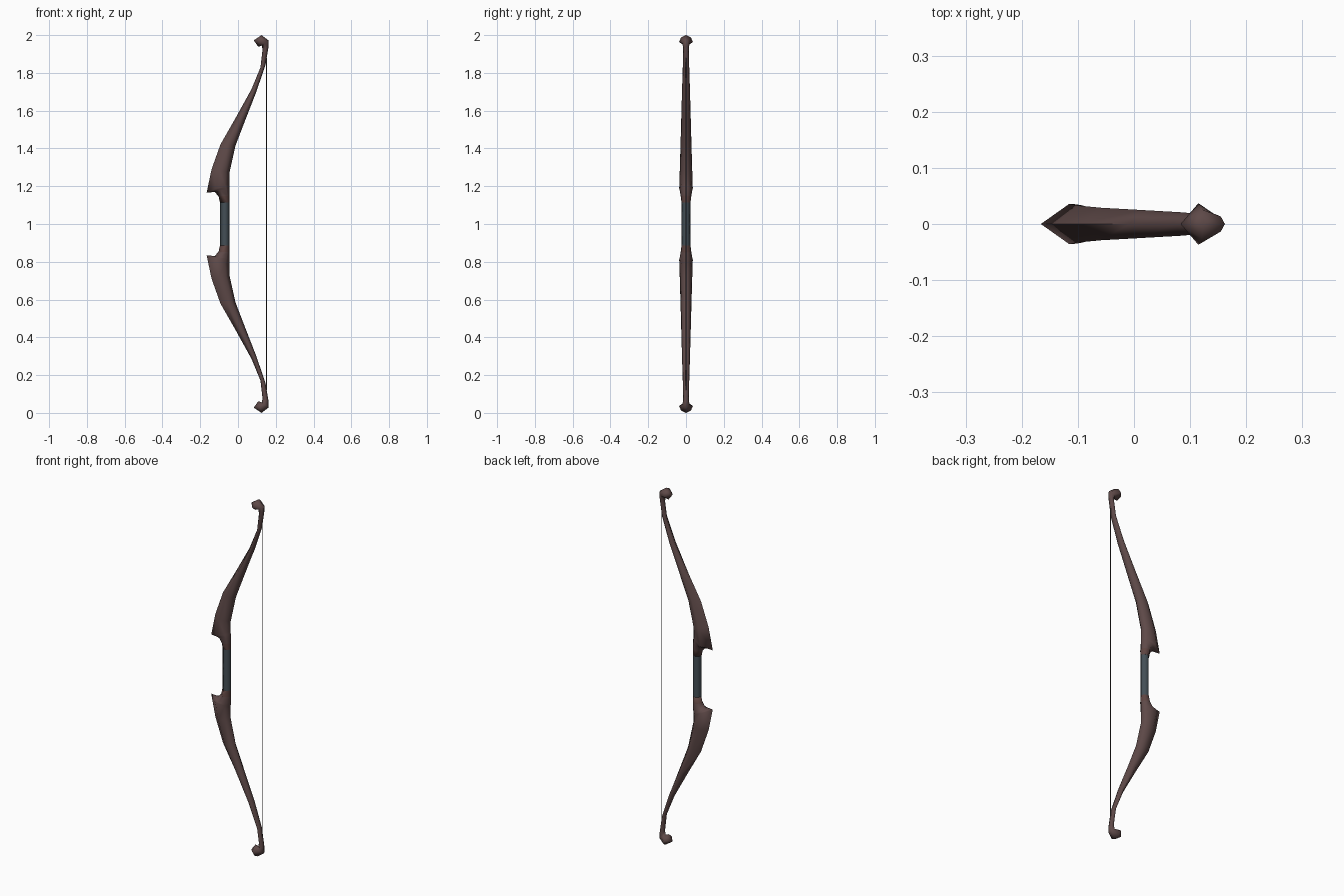
import bpy, bmesh, math

if "Cube" in bpy.data.objects:
    bpy.data.objects.remove(bpy.data.objects["Cube"])

def material(name, rgb):
    m = bpy.data.materials.new(name)
    m.diffuse_color = (*rgb, 1)
    m.use_nodes = True
    m.node_tree.nodes["Principled BSDF"].inputs["Base Color"].default_value = m.diffuse_color
    return m

wood = material("dark brown wood", (0.112, 0.067, 0.065))
wrap = material("slate grip wrap", (0.058, 0.078, 0.092))
binding = material("reddish brown binding", (0.110, 0.058, 0.052))
cord = material("grey string", (0.065, 0.055, 0.055))

# cross-section: fraction from belly edge to back edge, share of half width
SECTION = [(0, 0), (.42, 1), (.8, .7), (1, 0), (.8, -.7), (.42, -1)]

def loft(name, rows, mats, tip=None):
    """rows: (front x, front z, back x, back z, half width); mirrored about z = 1."""
    bm = bmesh.new()
    rings = []
    for x0, z0, x1, z1, w in rows:
        rings.append([bm.verts.new((x0 + (x1 - x0) * t, w * s, z0 + (z1 - z0) * t - 1))
                      for t, s in SECTION])
    n = len(SECTION)
    for r, (a, b) in enumerate(zip(rings, rings[1:])):
        for i in range(n):
            f = bm.faces.new((a[i], a[(i + 1) % n], b[(i + 1) % n], b[i]))
            if len(mats) > 1 and r == 0:
                f.material_index = 1
    if tip:
        v = bm.verts.new((tip[0], 0, tip[1] - 1))
        for i in range(n):
            bm.faces.new((rings[-1][i], rings[-1][(i + 1) % n], v))
        bm.faces.new(rings[0])
    bmesh.ops.recalc_face_normals(bm, faces=bm.faces)
    me = bpy.data.meshes.new(name)
    bm.to_mesh(me)
    bm.free()
    ob = bpy.data.objects.new(name, me)
    bpy.context.collection.objects.link(ob)
    ob.location.z = 1
    for m in mats:
        me.materials.append(m)
    mod = ob.modifiers.new("mirror", 'MIRROR')
    mod.use_axis = (False, False, True)
    bpy.context.view_layer.objects.active = ob
    ob.select_set(True)
    bpy.ops.object.shade_smooth_by_angle(angle=math.radians(85))
    ob.select_set(False)
    return ob

# limbs with flared hook at the grip and curled knob at the tip
loft("limbs", [
    (-.096, 1.115, -.045, 1.115, .024),
    (-.103, 1.147, -.045, 1.150, .028),
    (-.125, 1.171, -.045, 1.185, .033),
    (-.145, 1.167, -.045, 1.205, .035),
    (-.166, 1.166, -.045, 1.220, .036),
    (-.140, 1.289, -.045, 1.273, .033),
    (-.093, 1.421, -.013, 1.416, .029),
    (-.008, 1.570, .040, 1.554, .025),
    (.071, 1.713, .098, 1.702, .021),
    (.119, 1.829, .146, 1.845, .017),
    (.130, 1.924, .162, 1.940, .015),
    (.126, 1.944, .162, 1.972, .019),
    (.108, 1.938, .124, 2.000, .037),
], [wood, binding], tip=(.083, 1.972))

# grip
loft("grip", [(-.095, 1.0, -.045, 1.0, .023),
              (-.095, 1.115, -.045, 1.115, .023)], [wrap])

# bow string
bpy.ops.mesh.primitive_cylinder_add(vertices=6, radius=.002, depth=1.76, location=(.151, 0, 1))
string = bpy.context.object
string.name = "bow_string"
string.data.materials.append(cord)
bpy.ops.object.shade_smooth_by_angle(angle=math.radians(70))
